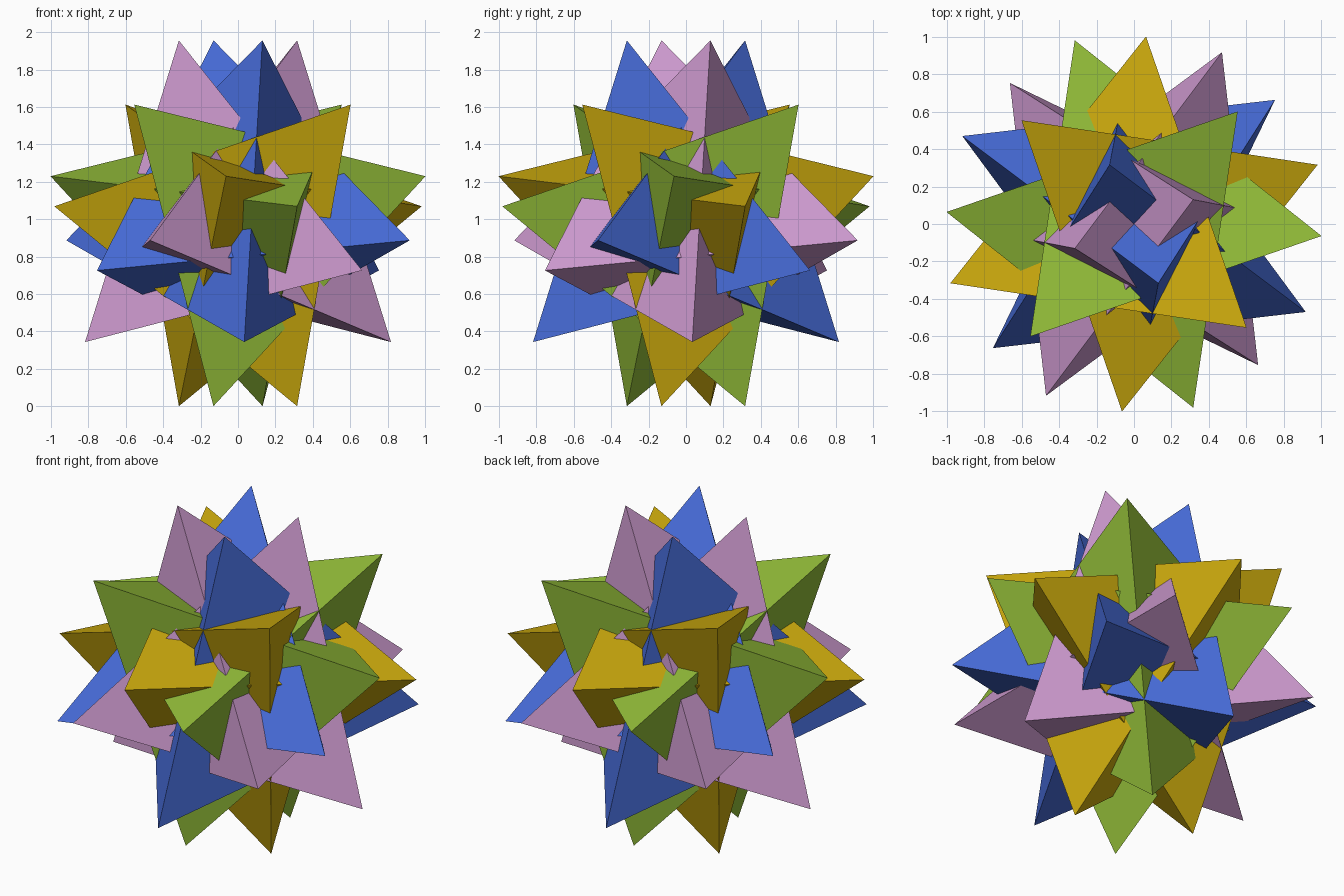
import bpy, bmesh, math
from mathutils import Vector, Matrix

if "Cube" in bpy.data.objects:
    bpy.data.objects.remove(bpy.data.objects["Cube"])


def material(name, rgb):
    mat = bpy.data.materials.new(name)
    mat.diffuse_color = (*rgb, 1)
    mat.use_nodes = True
    mat.node_tree.nodes["Principled BSDF"].inputs["Base Color"].default_value = mat.diffuse_color
    return mat


# one colour per pair of opposite tetrahedra
colours = [
    material("leaf green", (0.285, 0.50, 0.040)),
    material("royal blue", (0.062, 0.147, 0.68)),
    material("mustard gold", (0.60, 0.40, 0.004)),
    material("orchid pink", (0.62, 0.325, 0.63)),
]

# tilted frame of three equal perpendicular axes, the edge midpoints of a regular tetrahedron
size = 0.598
u = Vector((0.34, 0.455, -0.17)).normalized()
v = Vector((-0.435, 0.19, -0.3625))
v = (v - u * v.dot(u)).normalized()
w = v.cross(u)
corners = [(u + v + w) * size, (u - v - w) * size,
           (v - u - w) * size, (w - u - v) * size]
centre = Vector((0, 0, -min(c.z for c in corners)))


def tetrahedron(index):
    # each copy turns an eighth about z; every other copy is mirrored top to bottom
    turn = Matrix.Rotation(index * math.pi / 4, 3, 'Z')
    flip = Matrix.Diagonal((1, 1, -1 if index % 2 else 1))
    bm = bmesh.new()
    verts = [bm.verts.new(turn @ flip @ c + centre) for c in corners]
    for skip in range(4):
        bm.faces.new([p for i, p in enumerate(verts) if i != skip])
    bmesh.ops.recalc_face_normals(bm, faces=bm.faces)
    mesh = bpy.data.meshes.new(f"tetrahedron_{index + 1}")
    bm.to_mesh(mesh)
    bm.free()
    mesh.materials.append(colours[index % 4])
    bpy.context.collection.objects.link(bpy.data.objects.new(mesh.name, mesh))


# eight interlocking tetrahedra sharing one centre
for k in range(8):
    tetrahedron(k)
